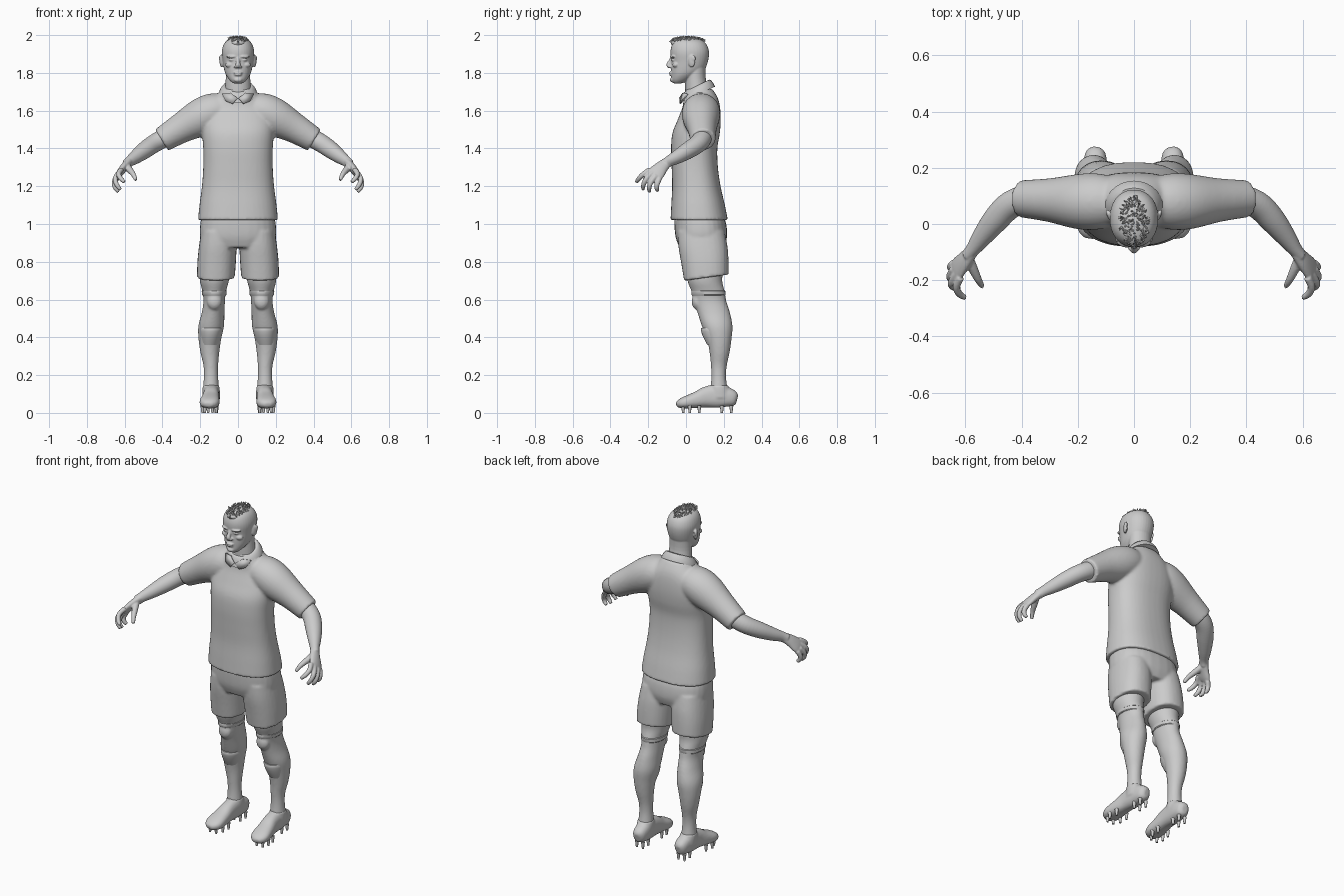
import bpy, bmesh, math, random
from mathutils import Vector, Matrix

if "Cube" in bpy.data.objects:
    bpy.data.objects.remove(bpy.data.objects["Cube"], do_unlink=True)
random.seed(4)

grey = bpy.data.materials.new("plain grey")
grey.use_nodes = True
GREY = (0.6, 0.6, 0.6, 1)
grey.diffuse_color = GREY
grey.node_tree.nodes["Principled BSDF"].inputs["Base Color"].default_value = GREY


def smooth_rings(rings, steps):
    """Catmull-Rom interpolation between key rings."""
    out = []
    for i in range(len(rings) - 1):
        p0, p1, p2, p3 = (rings[max(i - 1, 0)], rings[i], rings[i + 1],
                          rings[min(i + 2, len(rings) - 1)])
        for s in range(steps):
            t = s / steps
            out.append([0.5 * (2 * b + (c - a) * t + (2 * a - 5 * b + 4 * c - d) * t * t
                               + (3 * b - a - 3 * c + d) * t ** 3)
                        for a, b, c, d in zip(p0, p1, p2, p3)])
    return out + [list(rings[-1])]


def loft(bm, rings, ref=None, side=1, n=28, p=2.0, steps=4):
    """Rings are (x, y, z, radius a, radius b, tilt); horizontal unless ref is given."""
    rings = smooth_rings([tuple(r) + (0,) * (6 - len(r)) for r in rings], steps)
    loops = []
    for i, r in enumerate(rings):
        c, u, v = Vector(r[:3]), Vector((1, 0, 0)), Vector((0, 1, r[5]))
        if ref:
            t = Vector(rings[min(i + 1, len(rings) - 1)][:3]) - Vector(rings[max(i - 1, 0)][:3])
            t.normalize()
            u = Vector(ref)
            u = (u - t * u.dot(t)).normalized()
            v = t.cross(u)
        loop = []
        for k in range(n):
            a = 2 * math.pi * k / n
            ca, sa = math.cos(a), math.sin(a)
            q = c + u * math.copysign(abs(ca) ** (2 / p), ca) * max(r[3], .001) \
                + v * math.copysign(abs(sa) ** (2 / p), sa) * max(r[4], .001)
            loop.append(bm.verts.new((q.x * side, q.y, q.z)))
        loops.append(loop)
    for A, B in zip(loops, loops[1:]):
        for k in range(n):
            bm.faces.new((A[k], A[(k + 1) % n], B[(k + 1) % n], B[k]))
    bm.faces.new(loops[0][::-1])
    bm.faces.new(loops[-1])


def profile(rows):
    """Rows of (z, half width, front y, back y) to centred rings."""
    return [(0, (f + b) / 2, z, w, (b - f) / 2) for z, w, f, b in rows]


def ball(bm, c, r, rot=0):
    m = Matrix.Translation(c) @ Matrix.Rotation(rot, 4, 'Z') @ Matrix.Diagonal((*r, 1))
    bmesh.ops.create_uvsphere(bm, u_segments=16, v_segments=10, radius=1, matrix=m)


def finish(name, bm, voxel=0, relax=0):
    bmesh.ops.recalc_face_normals(bm, faces=bm.faces[:])
    me = bpy.data.meshes.new(name)
    bm.to_mesh(me)
    bm.free()
    me.materials.append(grey)
    ob = bpy.data.objects.new(name, me)
    bpy.context.collection.objects.link(ob)
    for o in bpy.context.selected_objects:
        o.select_set(False)
    ob.select_set(True)
    bpy.context.view_layer.objects.active = ob
    bpy.ops.object.shade_smooth_by_angle(angle=math.radians(40))
    if voxel:  # fuse overlapping volumes into one skin
        ob.modifiers.clear()
        m = ob.modifiers.new("fuse", 'REMESH')
        m.mode, m.voxel_size, m.use_smooth_shade = 'VOXEL', voxel, True
        m = ob.modifiers.new("relax", 'SMOOTH')
        m.factor, m.iterations = 0.5, relax
    return ob


# shirt: torso and two sleeves
bm = bmesh.new()
loft(bm, profile([(1.02, .212, -.082, .222), (1.1, .204, -.078, .206), (1.2, .191, -.073, .183),
                  (1.3, .184, -.076, .169), (1.4, .184, -.079, .166), (1.48, .19, -.072, .179),
                  (1.55, .19, -.045, .184), (1.62, .165, -.018, .18), (1.67, .12, -.012, .167),
                  (1.715, .085, 0, .14)]), p=2.4, n=40)
for s in (1, -1):
    loft(bm, [(.06, .08, 1.61, .085, .08), (.13, .08, 1.595, .1, .098), (.2, .08, 1.562, .098, .1),
              (.3, .085, 1.508, .078, .08), (.403, .09, 1.445, .066, .066)], (0, 1, 0), s)
finish("shirt", bm, .008, 6)

# collar band and points
bm = bmesh.new()
loft(bm, [(0, .06, 1.685, .104, .094, .45), (0, .058, 1.705, .097, .086, .48),
          (0, .056, 1.728, .08, .072, .5), (0, .056, 1.73, .07, .062, .5)], steps=2)
finish("collar", bm)
bm = bmesh.new()
for s in (1, -1):
    pts = [(.004, -.036, 1.668), (.03, -.034, 1.637), (.066, -.024, 1.652),
           (.085, .005, 1.69), (.04, -.018, 1.695)]
    bm.faces.new([bm.verts.new((x * s, y, z)) for x, y, z in pts])
finish("collar_points", bm).modifiers.new("cloth", 'SOLIDIFY').thickness = .008

# shorts: pelvis and two wide legs
bm = bmesh.new()
loft(bm, profile([(.875, .17, -.035, .2), (.93, .2, -.055, .217), (1.0, .2, -.062, .213),
                  (1.05, .19, -.062, .195)]), p=2.4)
for s in (1, -1):
    loft(bm, [(.117, .108, .716, .1, .118, .14), (.113, .1, .8, .102, .125, .08),
              (.107, .09, .88, .1, .13), (.1, .08, .96, .095, .125)], side=s, p=2.3)
finish("shorts", bm, .008, 4)

for s, tag in ((1, "left"), (-1, "right")):
    # leg
    bm = bmesh.new()
    loft(bm, [(.12, .1, .78, .085, .1), (.125, .1, .7, .077, .092), (.126, .118, .64, .062, .088),
              (.126, .128, .59, .057, .086), (.132, .147, .53, .06, .086),
              (.142, .165, .46, .068, .081), (.149, .176, .39, .06, .065),
              (.149, .178, .32, .05, .053), (.144, .174, .25, .039, .042),
              (.143, .173, .19, .038, .039), (.143, .175, .12, .043, .046)], side=s)
    ball(bm, (.125 * s, .06, .59), (.04, .03, .045))
    ob = finish(tag + "_leg", bm, .007, 4)

    # sock cuff and shin guard edge
    bm = bmesh.new()
    loft(bm, [(.126, .119, .622, .061, .087), (.126, .119, .626, .065, .09),
              (.126, .118, .645, .066, .09), (.126, .117, .649, .061, .086)], side=s, steps=1)
    loft(bm, [(.148, .168, .36, .045, .055), (.144, .158, .41, .056, .071),
              (.142, .153, .445, .06, .075), (.142, .153, .45, .055, .069)], side=s, steps=2)
    finish(tag + "_sock_trim", bm)

    # boot with ankle opening
    bm = bmesh.new()
    loft(bm, [(.136, .27, .07, .016, .025), (.137, .255, .074, .034, .04), (.138, .22, .083, .042, .052),
              (.14, .17, .09, .043, .063), (.142, .11, .084, .043, .056), (.146, .06, .07, .048, .044),
              (.151, .0, .056, .053, .033), (.156, -.032, .048, .042, .024),
              (.159, -.05, .043, .02, .012)], (1, 0, 0), s, p=2.4)
    loft(bm, [(.142, .18, .08, .045, .07), (.142, .178, .12, .046, .056),
              (.143, .175, .145, .043, .047)], side=s)
    finish(tag + "_boot", bm, .006, 4)

    # studs under the boot
    bm = bmesh.new()
    spots = [(.118, .24), (.158, .24), (.118, .19), (.158, .19), (.112, .07), (.182, .07),
             (.115, .02), (.188, .02), (.135, -.015), (.175, -.015)]
    for x, y in spots:
        bmesh.ops.create_cone(bm, cap_ends=True, segments=10, radius1=.006, radius2=.011, depth=.04,
                              matrix=Matrix.Translation((x * s, y, .02)))
    finish(tag + "_studs", bm)

    # arm, palm, fingers and thumb
    bm = bmesh.new()
    loft(bm, [(.35, .09, 1.478, .053, .053), (.405, .083, 1.448, .05, .05), (.45, .06, 1.422, .048, .049),
              (.495, .012, 1.39, .045, .046), (.54, -.045, 1.356, .037, .036),
              (.573, -.09, 1.332, .029, .026), (.592, -.112, 1.315, .029, .023)], (0, 0, 1), s)
    spread = (.02, .06, -.045)
    loft(bm, [(.578, -.098, 1.328, .027, .021), (.603, -.13, 1.3, .036, .021),
              (.625, -.155, 1.272, .044, .018), (.638, -.17, 1.256, .042, .013)], spread, s)
    fingers = [[(.618, -.19, 1.288), (.632, -.225, 1.265), (.62, -.25, 1.24), (.6, -.262, 1.222)],
               [(.632, -.178, 1.27), (.65, -.21, 1.24), (.642, -.225, 1.208), (.622, -.228, 1.182)],
               [(.642, -.16, 1.255), (.655, -.185, 1.222), (.65, -.195, 1.192), (.632, -.193, 1.17)],
               [(.642, -.14, 1.242), (.653, -.152, 1.213), (.648, -.155, 1.19), (.634, -.15, 1.176)]]
    for path in fingers:
        loft(bm, [(*q, r, r) for q, r in zip(path, (.0145, .0135, .0125, .0095))], (1, 0, 0), s, n=12)
    loft(bm, [(.588, -.128, 1.305, .02, .018), (.57, -.165, 1.283, .017, .017),
              (.553, -.2, 1.26, .013, .013), (.54, -.222, 1.232, .0095, .0095)], (1, 0, 0), s, n=12)
    finish(tag + "_arm", bm, .0045, 3)

# head, neck and facial features
bm = bmesh.new()
loft(bm, profile([(1.62, .08, -.0, .14), (1.7, .07, -.004, .122), (1.77, .065, -.004, .105),
                  (1.84, .065, .0, .105)]))
loft(bm, profile([(1.745, .026, -.068, -.02), (1.762, .045, -.077, .02), (1.79, .064, -.078, .065),
                  (1.82, .074, -.079, .1), (1.86, .081, -.078, .116), (1.9, .086, -.082, .122),
                  (1.93, .083, -.08, .118), (1.957, .072, -.07, .104), (1.975, .053, -.052, .08),
                  (1.986, .024, -.02, .045)]), p=2.15, n=36)
loft(bm, [(0, -.074, 1.882, .009, .008), (0, -.084, 1.86, .01, .01), (0, -.094, 1.842, .014, .011),
          (0, -.084, 1.828, .014, .008)], (1, 0, 0), n=16)
ball(bm, (0, -.079, 1.801), (.024, .012, .006))
ball(bm, (0, -.078, 1.79), (.02, .012, .006))
ball(bm, (0, -.073, 1.763), (.022, .012, .013))
for s in (1, -1):
    ball(bm, (.036 * s, -.071, 1.886), (.027, .012, .007), .3 * s)   # brow
    ball(bm, (.034 * s, -.066, 1.869), (.016, .012, .008), .3 * s)   # eye
    ball(bm, (.05 * s, -.058, 1.842), (.02, .012, .013), .5 * s)     # cheekbone
    ball(bm, (.014 * s, -.085, 1.833), (.008, .01, .007))            # nostril
    ball(bm, (.087 * s, .03, 1.862), (.009, .02, .033), -.35 * s)    # ear
    ball(bm, (.092 * s, .038, 1.875), (.008, .014, .018), -.35 * s)
finish("head", bm, .004, 3)

# strip of short hair with tufts
bm = bmesh.new()
ball(bm, (0, .008, 1.958), (.056, .088, .032))
for i in range(170):
    a, d = random.uniform(0, 2 * math.pi), math.sqrt(random.random())
    x, y = .05 * d * math.cos(a), .008 + .088 * d * math.sin(a)
    z = 1.952 + .036 * math.sqrt(max(0, 1 - (x / .075) ** 2 - ((y - .008) / .105) ** 2))
    lean = Matrix.Rotation(random.uniform(-.9, .9), 4, 'X') @ Matrix.Rotation(random.uniform(-.8, .8), 4, 'Y')
    bmesh.ops.create_cone(bm, cap_ends=True, segments=5, radius1=.006, radius2=.001, depth=.022,
                          matrix=Matrix.Translation((x, y, min(z, 1.987))) @ lean)
finish("hair", bm)
